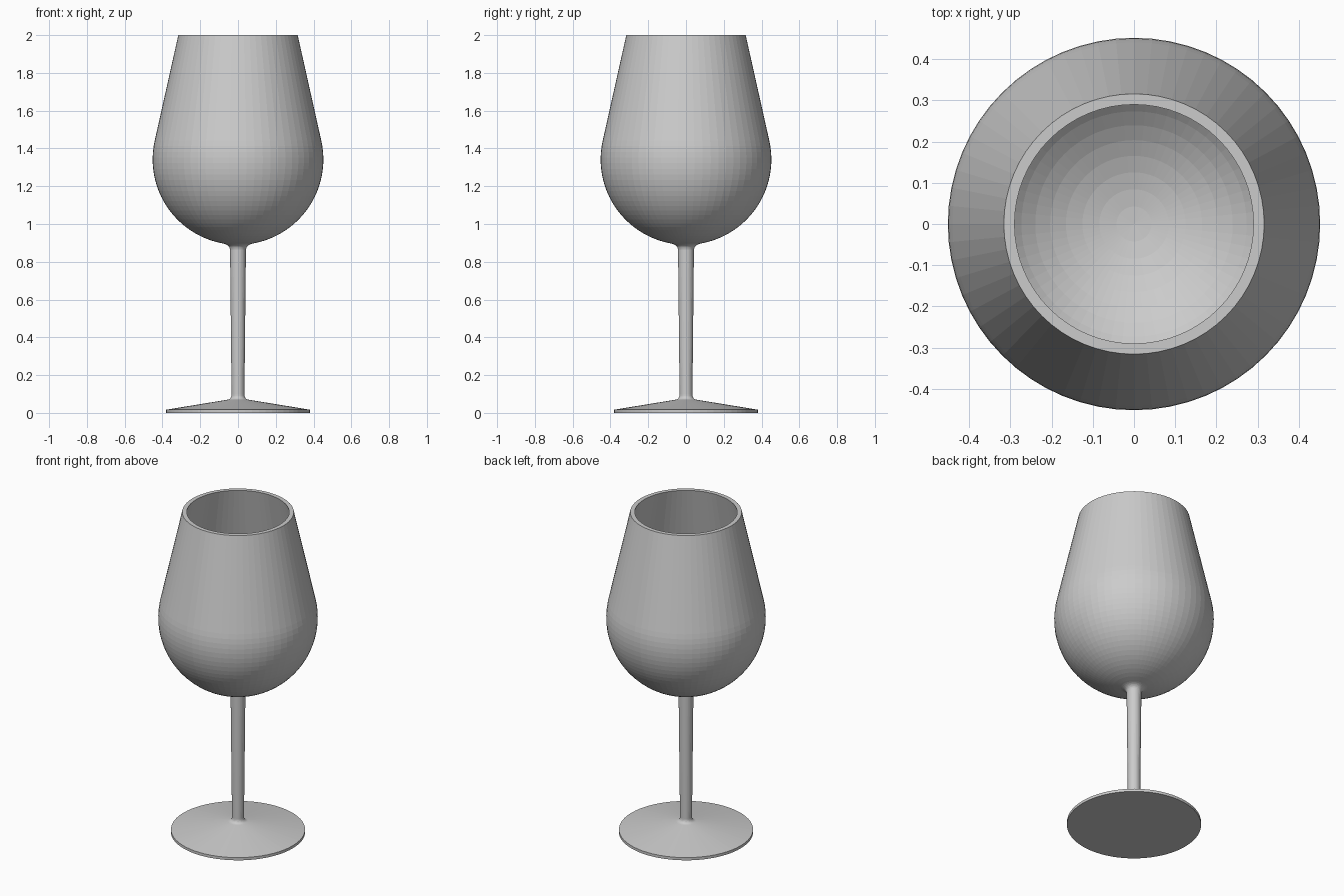
import bpy, bmesh
from math import sin, cos, pi, radians
from mathutils import Vector

SEGMENTS = 64
BOWL_Z, OUTER_R, INNER_R = 1.342, 0.452, 0.426
RIM_OUTER, RIM_INNER = 0.316, 0.29

if "Cube" in bpy.data.objects:
    bpy.data.objects.remove(bpy.data.objects["Cube"])

glass = bpy.data.materials.new("light grey")
glass.use_nodes = True
glass.diffuse_color = (0.6, 0.6, 0.6, 1)
glass.node_tree.nodes["Principled BSDF"].inputs["Base Color"].default_value = (0.6, 0.6, 0.6, 1)


def arc(radius, start, end, steps):
    """Points on the round lower bowl, angles in degrees from horizontal."""
    angles = [radians(start + (end - start) * i / steps) for i in range(steps + 1)]
    return [(radius * cos(a), BOWL_Z + radius * sin(a)) for a in angles]


def fillet(a, corner, b, steps=6):
    """Curved transition between two profile points."""
    a, corner, b = Vector(a), Vector(corner), Vector(b)
    ts = [i / steps for i in range(steps + 1)]
    return [tuple(a * (1 - t) ** 2 + corner * 2 * t * (1 - t) + b * t * t) for t in ts]


def lathe(name, profile):
    """Revolve a closed profile of (radius, height) points around z."""
    bm = bmesh.new()
    verts = [bm.verts.new((r, 0, z)) for r, z in profile]
    edges = [bm.edges.new(pair) for pair in zip(verts, verts[1:])]
    bmesh.ops.spin(bm, geom=verts + edges, axis=(0, 0, 1), cent=(0, 0, 0),
                   angle=2 * pi, steps=SEGMENTS)
    bmesh.ops.remove_doubles(bm, verts=bm.verts, dist=0.0001)
    bmesh.ops.recalc_face_normals(bm, faces=bm.faces)
    mesh = bpy.data.meshes.new(name)
    bm.to_mesh(mesh)
    bm.free()
    mesh.materials.append(glass)
    obj = bpy.data.objects.new(name, mesh)
    bpy.context.collection.objects.link(obj)
    return obj


# Foot: flat disc edge, shallow cone and a fillet into the stem
profile = [(0, 0), (0.38, 0), (0.38, 0.017)]
profile += fillet((0.055, 0.07), (0.034, 0.074), (0.034, 0.097))
# Stem: widens slightly upwards, then flares into the bowl
profile += fillet((0.042, 0.862), (0.043, 0.888), (0.075, 0.896))
# Bowl: round outside, straight taper to the rim, then the inside
profile += arc(OUTER_R, -79, 12.7, 24)
profile += [(RIM_OUTER, 2), (RIM_INNER, 2)]
profile += arc(INNER_R, 12.7, -90, 18)
lathe("wine_glass", profile)
